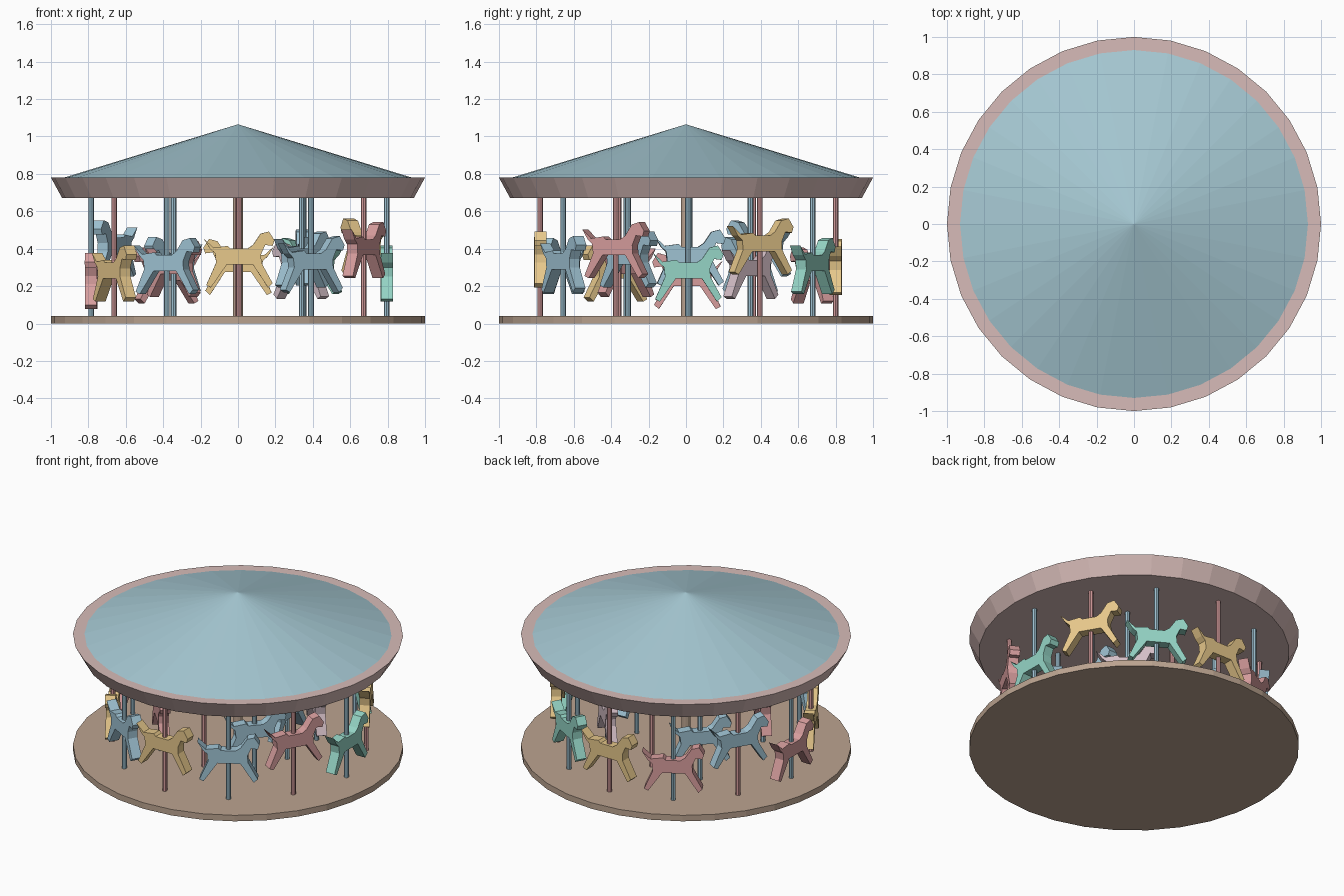
import bpy, bmesh, math
from mathutils import Matrix

if "Cube" in bpy.data.objects:
    bpy.data.objects.remove(bpy.data.objects["Cube"])


def mat(name, rgb):
    m = bpy.data.materials.new(name)
    m.diffuse_color = (*rgb, 1)
    m.use_nodes = True
    m.node_tree.nodes["Principled BSDF"].inputs["Base Color"].default_value = m.diffuse_color
    return m


BROWN = mat("brown", (0.50, 0.37, 0.28))
PINK = mat("pink", (0.68, 0.50, 0.48))
TEAL = mat("roof_blue", (0.38, 0.58, 0.65))
BLUE = mat("blue", (0.35, 0.55, 0.66))
RED = mat("red", (0.68, 0.34, 0.34))
YELLOW = mat("yellow", (0.80, 0.58, 0.26))
GREEN = mat("green", (0.30, 0.66, 0.56))
MAUVE = mat("mauve", (0.66, 0.52, 0.57))


def finish(bm, name, material):
    bmesh.ops.recalc_face_normals(bm, faces=bm.faces)
    me = bpy.data.meshes.new(name)
    bm.to_mesh(me)
    bm.free()
    me.materials.append(material)
    ob = bpy.data.objects.new(name, me)
    bpy.context.collection.objects.link(ob)
    return ob


def cone(name, r1, r2, z1, z2, sides, material, x=0, y=0):
    bm = bmesh.new()
    bmesh.ops.create_cone(bm, cap_ends=True, segments=sides, radius1=r1, radius2=r2,
                          depth=z2 - z1, matrix=Matrix.Translation((x, y, (z1 + z2) / 2)))
    return finish(bm, name, material)


# Floor, centre post, rim and roof
cone("floor", 1, 1, 0, 0.04, 32, BROWN)
cone("centre_post", 0.028, 0.028, 0.04, 0.67, 12, BROWN)
cone("canopy_rim", 0.94, 1.0, 0.67, 0.78, 32, PINK)
cone("roof", 0.93, 0, 0.78, 1.065, 32, TEAL)

# Side outline of a galloping horse, around its body centre
OUTLINE = [(-0.187, 0.092), (-0.135, 0.045), (-0.06, 0.055), (-0.045, 0.04), (0.045, 0.04),
           (0.075, 0.06), (0.115, 0.12), (0.16, 0.132), (0.19, 0.085), (0.18, 0.055),
           (0.14, 0.06), (0.118, 0.01), (0.12, -0.035), (0.18, -0.145), (0.155, -0.168),
           (0.075, -0.045), (-0.065, -0.045), (-0.15, -0.168), (-0.175, -0.155),
           (-0.122, -0.035), (-0.128, 0.015), (-0.155, 0.04)]


def horse(name, x, y, z, material):
    bm = bmesh.new()
    face = bm.faces.new([bm.verts.new((px, -0.032, pz)) for px, pz in OUTLINE])
    ext = bmesh.ops.extrude_face_region(bm, geom=[face])
    bmesh.ops.translate(bm, vec=(0, 0.064, 0),
                        verts=[v for v in ext["geom"] if isinstance(v, bmesh.types.BMVert)])
    heading = math.atan2(y, x) + math.pi / 2
    bm.transform(Matrix.Translation((x, y, z)) @ Matrix.Rotation(heading, 4, 'Z'))
    finish(bm, name, material)


def pole(name, x, y, material):
    cone(name, 0.015, 0.015, 0.04, 0.67, 8, material, x, y)


# Outer ring, every 30 degrees starting at the front
outer = [(0.36, YELLOW), (0.335, BLUE), (0.41, RED), (0.285, GREEN),
         (0.43, YELLOW), (0.325, GREEN), (0.32, YELLOW), (0.275, RED),
         (0.42, BLUE), (0.245, RED), (0.285, YELLOW), (0.325, BLUE)]
for i, (z, m) in enumerate(outer):
    a = math.radians(30 * i - 90)
    r = 0.79 if i % 3 == 0 else 0.77
    x, y = r * math.cos(a) + 0.005, r * math.sin(a) + 0.01
    horse(f"outer_horse_{i}", x, y, z, m)
    pole(f"outer_pole_{i}", x, y, BLUE if i % 2 else RED)

# Inner horses
inner = [(0.34, 0.345, 0.30, MAUVE), (0.35, 0.02, 0.37, BLUE), (0.34, -0.31, 0.36, BLUE),
         (-0.345, 0.345, 0.33, BLUE), (-0.345, -0.32, 0.31, RED)]
for i, (x, y, z, m) in enumerate(inner):
    horse(f"inner_horse_{i}", x, y, z, m)
    pole(f"inner_pole_{i}", x, y, BLUE)

# Bare inner poles
for s in (-1, 1):
    pole(f"bare_pole_{s}", 0, s * 0.36, RED)
